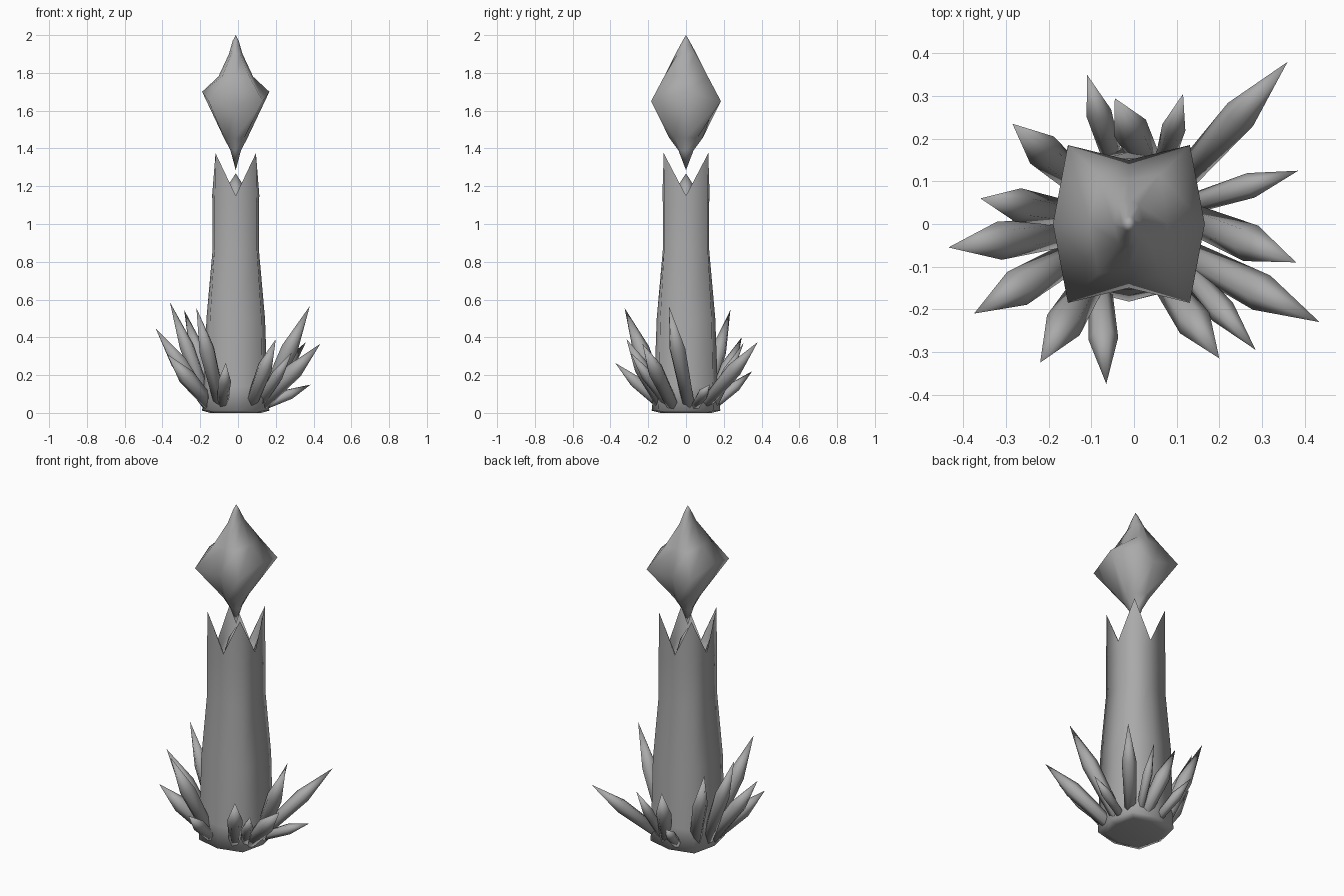
import bpy, bmesh
from math import radians, cos, sin, pi, atan2
from mathutils import Vector

cube = bpy.data.objects.get("Cube")
if cube:
    bpy.data.objects.remove(cube, do_unlink=True)

stone = bpy.data.materials.new("grey_stone")
stone.use_nodes = True
GREY = (0.4, 0.4, 0.4, 1)
stone.diffuse_color = GREY
bsdf = next(n for n in stone.node_tree.nodes if n.type == "BSDF_PRINCIPLED")
bsdf.inputs["Base Color"].default_value = GREY
bsdf.inputs["Roughness"].default_value = 0.7

CENTRE = Vector((-0.012, 0, 0))


def ring(ax, ay, dx, dy, zx, zy=None, zd=None):
    """Eight points: side and front middles alternate with the corners."""
    zy = zx if zy is None else zy
    zd = zx if zd is None else zd
    points = [(ax, 0, zx), (dx, dy, zd), (0, ay, zy), (-dx, dy, zd),
              (-ax, 0, zx), (-dx, -dy, zd), (0, -ay, zy), (dx, -dy, zd)]
    return [Vector(p) + CENTRE for p in points]


def loft(name, rings, start=None, end=None, angle=90):
    """Skin rings in order; each end closes to a point or a flat face."""
    bm = bmesh.new()
    loops = [[bm.verts.new(p) for p in r] for r in rings]
    n = len(loops[0])
    for a, b in zip(loops, loops[1:]):
        for i in range(n):
            j = (i + 1) % n
            bm.faces.new((a[i], a[j], b[j], b[i]))
    for loop, tip in ((loops[0], start), (loops[-1], end)):
        if tip is None:
            bm.faces.new(loop)
        else:
            v = bm.verts.new(tip)
            for i in range(n):
                bm.faces.new((loop[i], loop[(i + 1) % n], v))
    bmesh.ops.recalc_face_normals(bm, faces=bm.faces)
    mesh = bpy.data.meshes.new(name)
    bm.to_mesh(mesh)
    bm.free()
    mesh.materials.append(stone)
    ob = bpy.data.objects.new(name, mesh)
    bpy.context.collection.objects.link(ob)
    bpy.ops.object.select_all(action="DESELECT")
    ob.select_set(True)
    bpy.context.view_layer.objects.active = ob
    bpy.ops.object.shade_smooth_by_angle(angle=radians(angle))


# Hollow column with a flared foot and a four-pointed broken rim
loft("column", [
    ring(0.135, 0.135, 0.11, 0.11, 0.0),
    ring(0.178, 0.182, 0.145, 0.145, 0.012),
    ring(0.168, 0.168, 0.142, 0.142, 0.14),
    ring(0.155, 0.155, 0.136, 0.136, 0.5),
    ring(0.123, 0.123, 0.113, 0.116, 0.86),
    ring(0.122, 0.122, 0.112, 0.116, 1.1),
    ring(0.125, 0.125, 0.107, 0.118, 1.15, 1.15, 1.375),
    ring(0.1, 0.1, 0.085, 0.09, 1.12, 1.12, 1.2),
    ring(0.08, 0.08, 0.06, 0.06, 1.08),
])

# Small spike inside the rim
loft("inner_spike", [
    ring(0.085, 0.085, 0.05, 0.05, 1.07),
    ring(0.05, 0.05, 0.025, 0.025, 1.19),
], end=CENTRE + Vector((0, 0, 1.268)))

# Floating crystal
loft("floating_crystal", [
    ring(0.028, 0.04, 0.02, 0.03, 1.39),
    ring(0.062, 0.088, 0.045, 0.06, 1.455),
    ring(0.178, 0.15, 0.143, 0.185, 1.70, 1.63, 1.65),
    ring(0.092, 0.105, 0.072, 0.116, 1.78),
    ring(0.036, 0.056, 0.024, 0.045, 1.9),
    ring(0.016, 0.018, 0.011, 0.013, 1.97),
], start=CENTRE + Vector((0, 0, 1.285)), end=CENTRE + Vector((0, 0, 2.0)),
    angle=150)

# Crystal cluster round the foot: tip position, thickness, root turn in degrees
SPIKES = [
    (0.36, 0.38, 0.375, 0.04, -8), (0.385, 0.125, 0.15, 0.03, 0),
    (0.38, -0.09, 0.565, 0.045, 20), (0.435, -0.23, 0.365, 0.045, 0),
    (0.285, -0.295, 0.32, 0.032, 10), (0.2, -0.315, 0.39, 0.042, 0),
    (-0.065, -0.375, 0.265, 0.035, -20), (-0.22, -0.325, 0.555, 0.045, 0),
    (-0.375, -0.21, 0.31, 0.045, 0), (-0.435, -0.055, 0.445, 0.045, 0),
    (-0.36, 0.06, 0.585, 0.04, 0), (-0.285, 0.235, 0.545, 0.042, 0),
    (-0.11, 0.35, 0.22, 0.03, -4), (-0.045, 0.295, 0.4, 0.042, -30),
    (0.115, 0.305, 0.37, 0.028, -12),
]
SIDES = 6
for k, (x, y, z, thick, turn) in enumerate(SPIKES):
    tip = Vector((x, y, z))
    a = atan2(y, x) + radians(turn)
    root = Vector((0.14 * cos(a), 0.14 * sin(a), 0.03)) + CENTRE
    axis = (tip - root).normalized()
    across = axis.cross(Vector((0, 0, 1))).normalized()
    up = across.cross(axis)
    rings = []
    for t, s in ((0, 0.75), (0.58, 1.0)):
        c = root.lerp(tip, t)
        rings.append([c + (across * cos(w) + up * sin(w)) * thick * s
                      for w in (2 * pi * i / SIDES for i in range(SIDES))])
    loft(f"foot_crystal_{k + 1}", rings, end=tip)
